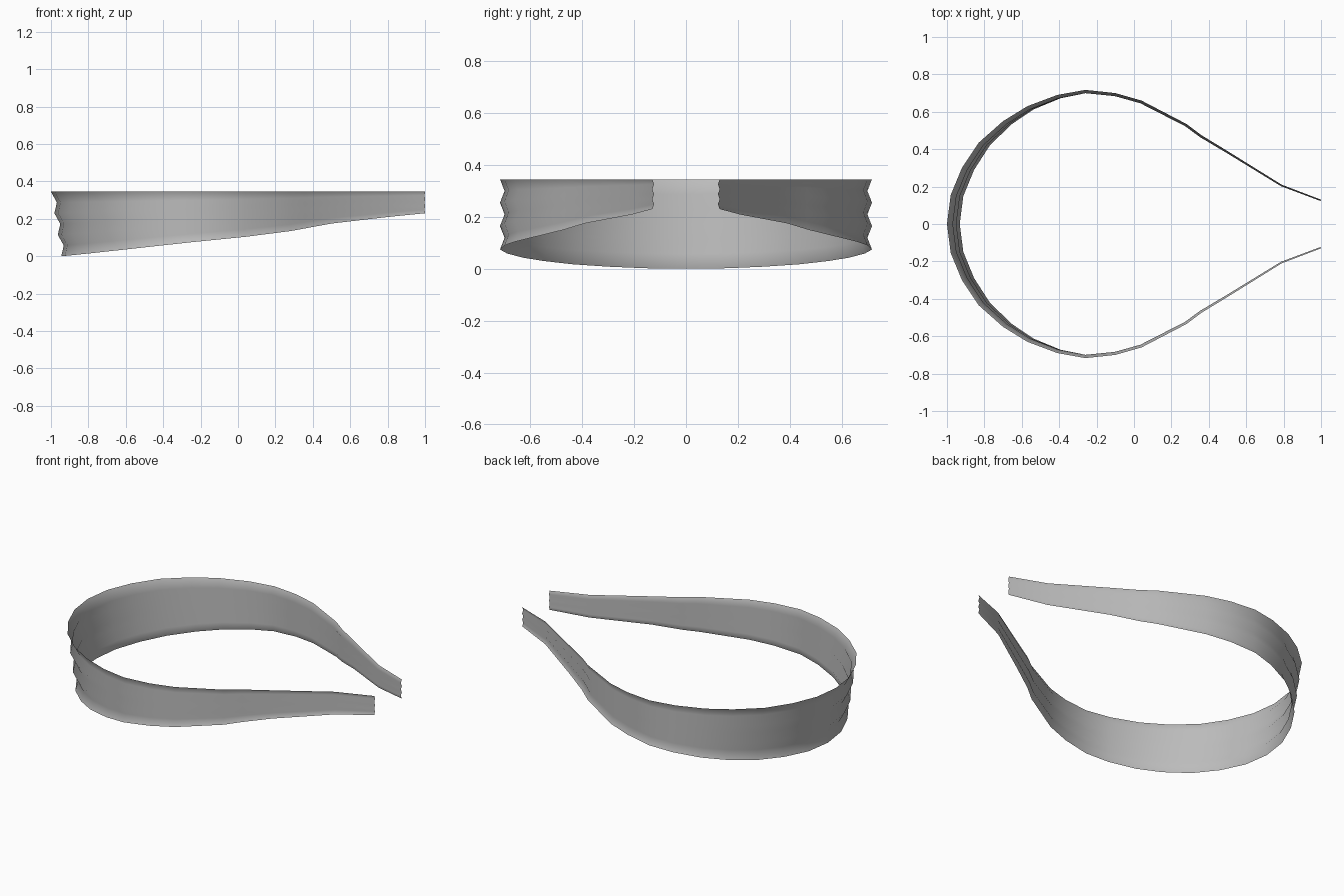
import bpy, bmesh
from mathutils import Vector

cube = bpy.data.objects.get("Cube")
if cube:
    bpy.data.objects.remove(cube)

TOP = 0.345
FOLDS = 6          # strips between ridge and valley lines

# Half outline of the band in plan, from the open tip to the closed end
half = [(1, .13), (.79, .21), (.5, .39), (.36, .475), (.28, .535), (.04, .66),
        (-.10, .70), (-.26, .717), (-.41, .69), (-.57, .63), (-.70, .55),
        (-.83, .435), (-.92, .30), (-.98, .155), (-1, 0)]
path = [Vector(p) for p in half]
path += [Vector((p.x, -p.y)) for p in reversed(path[:-1])]

# Lower edge height along x
lower = [(-1, 0), (.2, .12), (.5, .175), (.8, .21), (1, .23)]


def lower_edge(x):
    for (x0, z0), (x1, z1) in zip(lower, lower[1:]):
        if x <= x1:
            return z0 + (z1 - z0) * (x - x0) / (x1 - x0)
    return lower[-1][1]


# Pleated band: a zigzag section swept along the outline
bm = bmesh.new()
rows = []
for i, p in enumerate(path):
    before, after = path[max(i - 1, 0)], path[min(i + 1, len(path) - 1)]
    along = (after - before).normalized()
    inward = Vector((-along.y, along.x))
    bottom = lower_edge(p.x)
    height = TOP - bottom
    lean = 0.055 * max(0, min(1, (-p.x - .26) / .6))
    row = []
    for k in range(FOLDS + 1):
        t = k / FOLDS
        q = p + inward * (0.065 * height * (k % 2))
        row.append(bm.verts.new((q.x + lean * t, q.y, TOP - height * t)))
    rows.append(row)
for a, b in zip(rows, rows[1:]):
    for k in range(FOLDS):
        bm.faces.new((a[k], a[k + 1], b[k + 1], b[k]))
for f in bm.faces:
    f.smooth = True

mesh = bpy.data.meshes.new("pleated_band")
bm.to_mesh(mesh)
bm.free()
band = bpy.data.objects.new("pleated_band", mesh)
bpy.context.collection.objects.link(band)

# Plain grey
grey = bpy.data.materials.new("plain_grey")
grey.use_nodes = True
colour = (0.5, 0.5, 0.5, 1)
grey.diffuse_color = colour
grey.node_tree.nodes["Principled BSDF"].inputs["Base Color"].default_value = colour
mesh.materials.append(grey)
